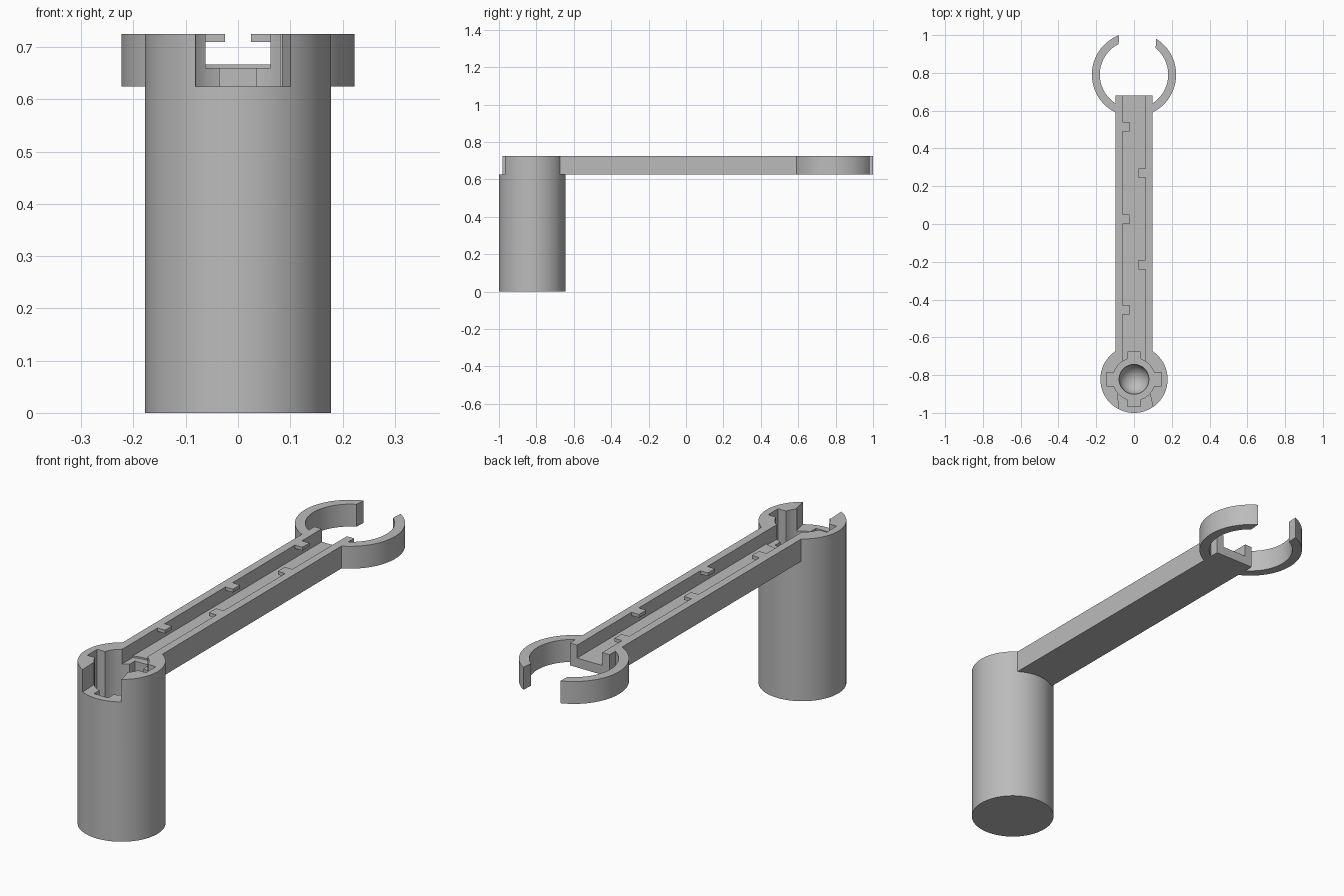
import bpy, bmesh, math

cube = bpy.data.objects.get("Cube")
if cube:
    bpy.data.objects.remove(cube, do_unlink=True)

grey = bpy.data.materials.new("plain_grey")
grey.use_nodes = True
grey.diffuse_color = (0.5, 0.5, 0.5, 1)
grey.node_tree.nodes["Principled BSDF"].inputs["Base Color"].default_value = (0.5, 0.5, 0.5, 1)

TOP, UNDER = 0.725, 0.625        # height band of the arm
POST_Y, RING_Y = -0.822, 0.791   # centres of the two round ends
OVER = TOP + 0.1                 # cutters reach past the top


def prism(name, points, z0, z1):
    """Extrude a counter-clockwise outline from z0 to z1."""
    bm = bmesh.new()
    face = bm.faces.new([bm.verts.new((x, y, z0)) for x, y in points])
    out = bmesh.ops.extrude_face_region(bm, geom=[face])
    verts = [v for v in out["geom"] if isinstance(v, bmesh.types.BMVert)]
    bmesh.ops.translate(bm, verts=verts, vec=(0, 0, z1 - z0))
    bmesh.ops.recalc_face_normals(bm, faces=bm.faces)
    mesh = bpy.data.meshes.new(name)
    bm.to_mesh(mesh)
    bm.free()
    mesh.materials.append(grey)
    ob = bpy.data.objects.new(name, mesh)
    bpy.context.collection.objects.link(ob)
    return ob


def box(name, x0, x1, y0, y1, z0, z1):
    return prism(name, [(x0, y0), (x1, y0), (x1, y1), (x0, y1)], z0, z1)


def disc(name, y, r, z0, z1, n=96):
    ring = [(r * math.cos(math.tau * i / n), y + r * math.sin(math.tau * i / n)) for i in range(n)]
    return prism(name, ring, z0, z1)


def activate(ob):
    bpy.ops.object.select_all(action="DESELECT")
    ob.select_set(True)
    bpy.context.view_layer.objects.active = ob


def cut(ob, cutter):
    """Subtract the cutter, then throw it away."""
    cutter.hide_render = True
    activate(ob)
    mod = ob.modifiers.new("cut", "BOOLEAN")
    mod.operation, mod.solver, mod.object = "DIFFERENCE", "EXACT", cutter
    bpy.ops.object.modifier_apply(modifier=mod.name)
    bpy.data.objects.remove(cutter, do_unlink=True)


def smooth(ob):
    activate(ob)
    bpy.ops.object.shade_smooth_by_angle(angle=math.radians(30))


# Post with a keyed socket, a rounded bore bottom, a front notch and a channel
SOCKET = 0.2
post = disc("post", POST_Y, 0.178, 0, TOP)
cut(post, disc("socket", POST_Y, 0.112, SOCKET, OVER, 64))
cut(post, box("side_keys", -0.145, 0.145, POST_Y - 0.035, POST_Y + 0.035, SOCKET, OVER))
cut(post, box("end_keys", -0.035, 0.035, POST_Y - 0.145, POST_Y + 0.145, SOCKET, OVER))
bpy.ops.mesh.primitive_uv_sphere_add(segments=48, ring_count=25, radius=0.079, location=(0, POST_Y, SOCKET))
bowl = bpy.context.object
bowl.data.materials.append(grey)
cut(post, bowl)
cut(post, prism("front_notch", [(-0.078, -1.05), (0.119, -1.05), (0.085, -0.9), (-0.085, -0.9)], UNDER, OVER))
cut(post, box("post_channel", -0.062, 0.062, POST_Y, -0.6, 0.66, OVER))
smooth(post)

# Arm: an open trough butted against the post
arm = box("arm", -0.098, 0.098, -0.75, 0.68, UNDER, TOP)
cut(arm, disc("post_shape", POST_Y, 0.178, 0.5, OVER))
cut(arm, box("arm_channel", -0.062, 0.062, -0.8, 0.8, 0.667, OVER))

# Retaining tabs alternate along the trough's rims
for i, y in enumerate((-0.455, -0.215, 0.025, 0.27, 0.515)):
    x0, x1 = (-0.063, -0.025) if i % 2 == 0 else (0.025, 0.063)
    box("retaining_tab_%d" % (i + 1), x0, x1, y - 0.025, y + 0.025, 0.71, TOP)

# Open clip ring at the far end
clip = disc("clip_ring", RING_Y, 0.223, UNDER, TOP)
cut(clip, disc("ring_hole", RING_Y, 0.181, 0.5, OVER))
cut(clip, box("arm_shape", -0.098, 0.098, 0.5, 0.68, 0.5, OVER))
cut(clip, prism("ring_gap", [(-0.085, 0.9), (0.112, 0.9), (0.123, 1.05), (-0.075, 1.05)], 0.5, OVER))
smooth(clip)
